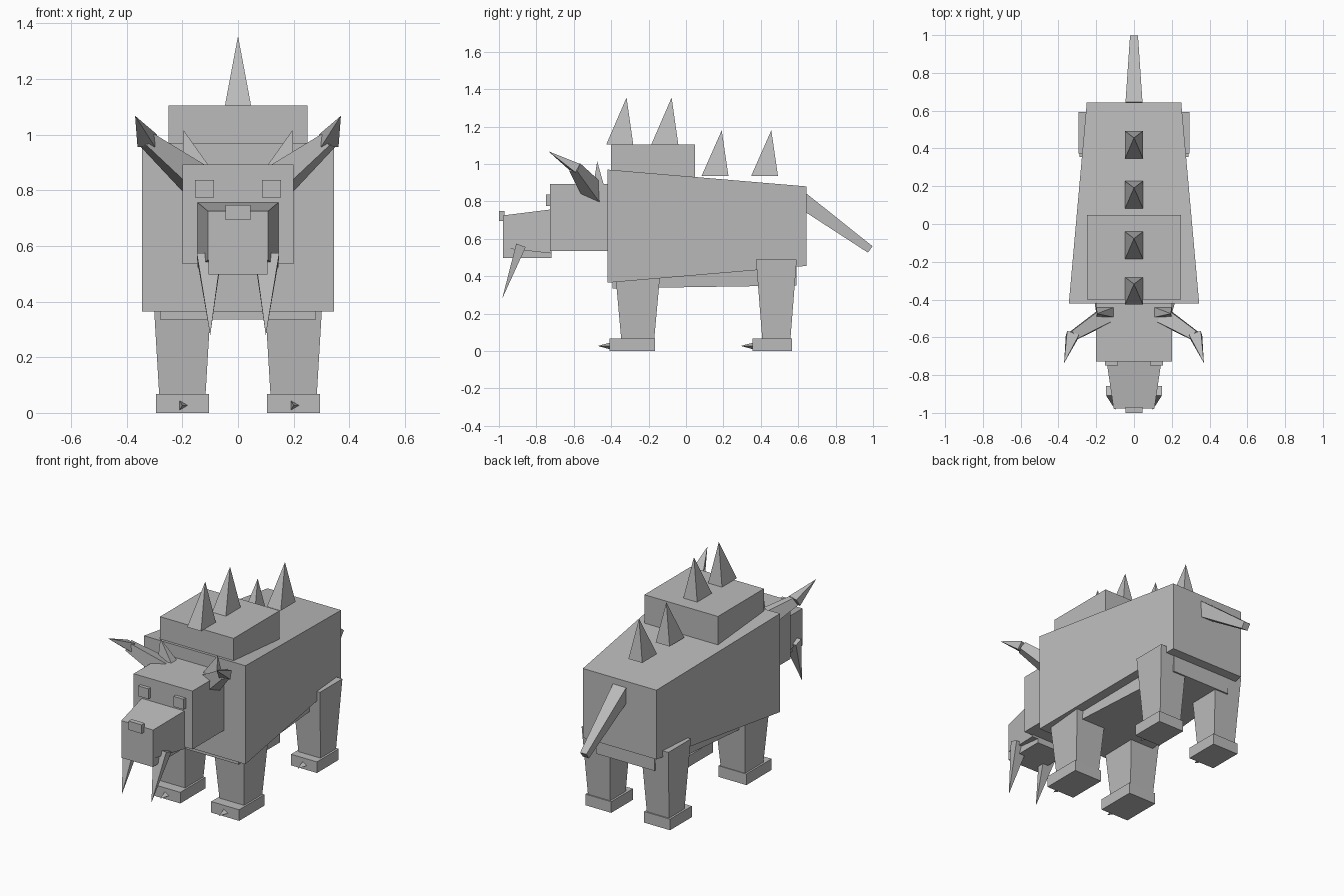
import bpy, bmesh, math
from mathutils import Vector

if "Cube" in bpy.data.objects:
    bpy.data.objects.remove(bpy.data.objects["Cube"])

hide = bpy.data.materials.new("stone_grey")
hide.diffuse_color = (0.5, 0.5, 0.5, 1)
hide.use_nodes = True
hide.node_tree.nodes["Principled BSDF"].inputs["Base Color"].default_value = hide.diffuse_color


def loft(name, a, b):
    """Solid between ring a and ring b (b may be a single apex)."""
    bm = bmesh.new()
    for p in list(a) + list(b):
        bm.verts.new(p)
    bmesh.ops.convex_hull(bm, input=bm.verts)
    bmesh.ops.dissolve_limit(bm, angle_limit=0.01, verts=bm.verts, edges=bm.edges)
    bmesh.ops.recalc_face_normals(bm, faces=bm.faces)
    me = bpy.data.meshes.new(name)
    bm.to_mesh(me)
    bm.free()
    me.materials.append(hide)
    ob = bpy.data.objects.new(name, me)
    bpy.context.collection.objects.link(ob)
    return ob


def rect_y(y, hx, z0, z1):
    return [(-hx, y, z0), (hx, y, z0), (hx, y, z1), (-hx, y, z1)]


def rect_z(x, y, z, hx, hy):
    return [(x - hx, y - hy, z), (x + hx, y - hy, z), (x + hx, y + hy, z), (x - hx, y + hy, z)]


def ring(p, axis, hu, hv):
    """Rectangle around p, square to an axis, one side kept level."""
    d = Vector(axis).normalized()
    u = d.cross(Vector((0, 0, 1))).normalized()
    v = u.cross(d)
    return [Vector(p) + u * (hu * s) + v * (hv * t) for s, t in ((-1, -1), (1, -1), (1, 1), (-1, 1))]


def box(name, x, y, z):
    return loft(name, [(i, y[0], k) for i in x for k in z], [(i, y[1], k) for i in x for k in z])


# Trunk
loft("body", rect_y(-0.42, 0.345, 0.365, 0.97), rect_y(0.644, 0.25, 0.455, 0.88))
loft("belly", rect_y(-0.393, 0.28, 0.335, 0.50), rect_y(0.59, 0.20, 0.35, 0.50))
box("shoulder_hump", (-0.25, 0.25), (-0.40, 0.047), (0.90, 1.105))

# Head
box("head", (-0.2, 0.2), (-0.727, -0.41), (0.535, 0.893))
loft("snout", rect_y(-0.978, 0.108, 0.55, 0.725), rect_y(-0.72, 0.146, 0.522, 0.757))
box("jaw", (-0.106, 0.106), (-0.978, -0.72), (0.497, 0.55))
box("nose", (-0.045, 0.045), (-1.0, -0.97), (0.694, 0.748))

# Back spikes
for i, (y, z, top) in enumerate([(-0.354, 1.105, 1.355), (-0.113, 1.105, 1.355),
                                 (0.155, 0.935, 1.18), (0.42, 0.935, 1.18)]):
    loft(f"back_spike_{i + 1}", rect_z(0, y, z, 0.047, 0.072), [(0, y + 0.036, top)])

# Tail
t0, t1 = Vector((0, 0.62, 0.806)), Vector((0, 0.985, 0.543))
loft("tail", ring(t0, t1 - t0, 0.045, 0.043), ring(t1, t1 - t0, 0.021, 0.021))

# Paired parts
for s, side in ((-1, "right"), (1, "left")):
    cx = s * 0.12
    box(f"{side}_eye", (cx - 0.034, cx + 0.034), (-0.748, -0.72), (0.775, 0.838))
    loft(f"{side}_ear", rect_z(s * 0.153, -0.467, 0.89, 0.047, 0.027), [(s * 0.195, -0.475, 1.015)])

    # Horn in two segments
    h0, h1 = Vector((s * 0.15, -0.485, 0.838)), Vector((s * 0.328, -0.595, 0.982))
    tip = Vector((s * 0.37, -0.736, 1.068))
    loft(f"{side}_horn_base", ring(h0, h1 - h0, 0.045, 0.052), ring(h1, h1 - h0, 0.025, 0.026))
    h2 = h1 + (h1 - tip) * 0.05
    loft(f"{side}_horn_tip", ring(h2, tip - h2, 0.033, 0.026), [tip])

    # Tusk
    k0, k1 = Vector((s * 0.104, -0.882, 0.565)), Vector((s * 0.1, -0.983, 0.279))
    loft(f"{side}_tusk", ring(k0, (0, -0.101, -0.286), 0.044, 0.027), [k1])

    # Legs, feet and claws: y, top z, top half sizes, bottom half sizes, foot half width and y span
    for end, y, zt, ht, hb, fw, fy in (
            ("front", -0.258, 0.48, (0.108, 0.126), (0.083, 0.088), 0.095, (-0.41, -0.165)),
            ("hind", 0.483, 0.49, (0.095, 0.109), (0.075, 0.075), 0.088, (0.355, 0.566))):
        x = s * 0.2
        loft(f"{end}_{side}_leg", rect_z(x, y, zt, *ht), rect_z(x, y, 0.06, *hb))
        box(f"{end}_{side}_foot", (x - fw, x + fw), fy, (0, 0.068))
        base = [(x + 0.02 * math.cos(a), fy[0] + 0.002, 0.027 + 0.02 * math.sin(a))
                for a in (0, math.tau / 3, 2 * math.tau / 3)]
        loft(f"{end}_{side}_claw", base, [(x, fy[0] - 0.062, 0.027)])
